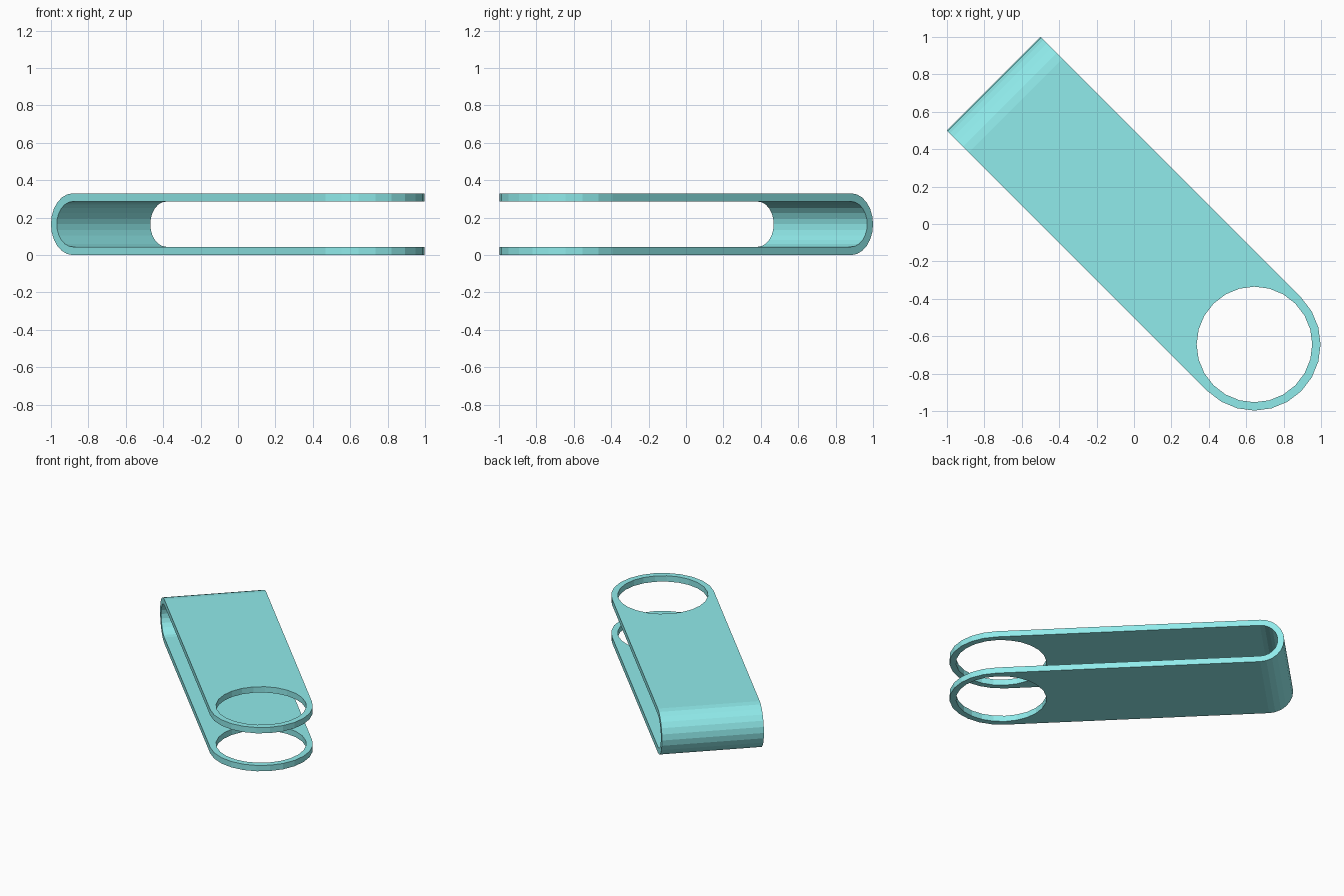
import bpy, bmesh, math
from mathutils import Matrix

if "Cube" in bpy.data.objects:
    bpy.data.objects.remove(bpy.data.objects["Cube"])

# Main dimensions, along the strap's own long axis
HALF_W = 0.3536          # half width, also the radius of the rounded tips
HEIGHT = 0.33
THICK = 0.044
BACK = -1.0607           # outermost point of the bend
RING_U = 0.644 * math.sqrt(2)
HOLE_R = 0.309
SEGS = 24


def arc(cx, cy, r, a0, a1, n):
    return [(cx + r * math.cos(math.radians(a0 + (a1 - a0) * i / n)),
             cy + r * math.sin(math.radians(a0 + (a1 - a0) * i / n)))
            for i in range(n + 1)]


def prism(name, points, offset):
    """Extrude a closed 3D outline by the offset vector."""
    bm = bmesh.new()
    face = bm.faces.new([bm.verts.new(p) for p in points])
    res = bmesh.ops.extrude_face_region(bm, geom=[face])
    verts = [g for g in res["geom"] if isinstance(g, bmesh.types.BMVert)]
    bmesh.ops.translate(bm, verts=verts, vec=offset)
    bmesh.ops.recalc_face_normals(bm, faces=bm.faces)
    mesh = bpy.data.meshes.new(name)
    bm.to_mesh(mesh)
    bm.free()
    obj = bpy.data.objects.new(name, mesh)
    bpy.context.collection.objects.link(obj)
    return obj


def cut(target, cutter, operation):
    cutter.hide_render = True
    mod = target.modifiers.new("cut", "BOOLEAN")
    mod.object, mod.operation, mod.solver = cutter, operation, "EXACT"
    bpy.context.view_layer.objects.active = target
    bpy.ops.object.modifier_apply(modifier=mod.name)
    bpy.data.objects.remove(cutter)


# Folded strap: U-shaped side profile, made over-wide and over-long
r = HEIGHT / 2
end = RING_U + HALF_W + 0.1
outer = arc(BACK + r, r, r, 90, 270, 12)
inner = arc(BACK + r, r, r - THICK, 270, 90, 12)
profile = ([(end, HEIGHT)] + outer + [(end, 0), (end, THICK)]
           + inner + [(end, HEIGHT - THICK)])
strap = prism("folded_swivel_cover", [(u, -0.5, z) for u, z in profile], (0, 1, 0))

# Trim to the plan outline with its rounded tip
plan = [(BACK - 0.2, -HALF_W)] + arc(RING_U, 0, HALF_W, -90, 90, SEGS // 2) \
    + [(BACK - 0.2, HALF_W)]
cut(strap, prism("plan_trim", [(u, v, -0.2) for u, v in plan], (0, 0, 0.8)), "INTERSECT")

# Pivot holes through both plates
circle = arc(RING_U, 0, HOLE_R, 0, 360, SEGS)[:-1]
cut(strap, prism("hole_cutter", [(u, v, -0.2) for u, v in circle], (0, 0, 0.8)), "DIFFERENCE")

# Turn the strap diagonally
strap.data.transform(Matrix.Rotation(math.radians(-45), 4, "Z"))

mat = bpy.data.materials.new("light_cyan")
mat.diffuse_color = (0.28, 0.83, 0.83, 1)
mat.use_nodes = True
mat.node_tree.nodes["Principled BSDF"].inputs["Base Color"].default_value = mat.diffuse_color
strap.data.materials.clear()
strap.data.materials.append(mat)
